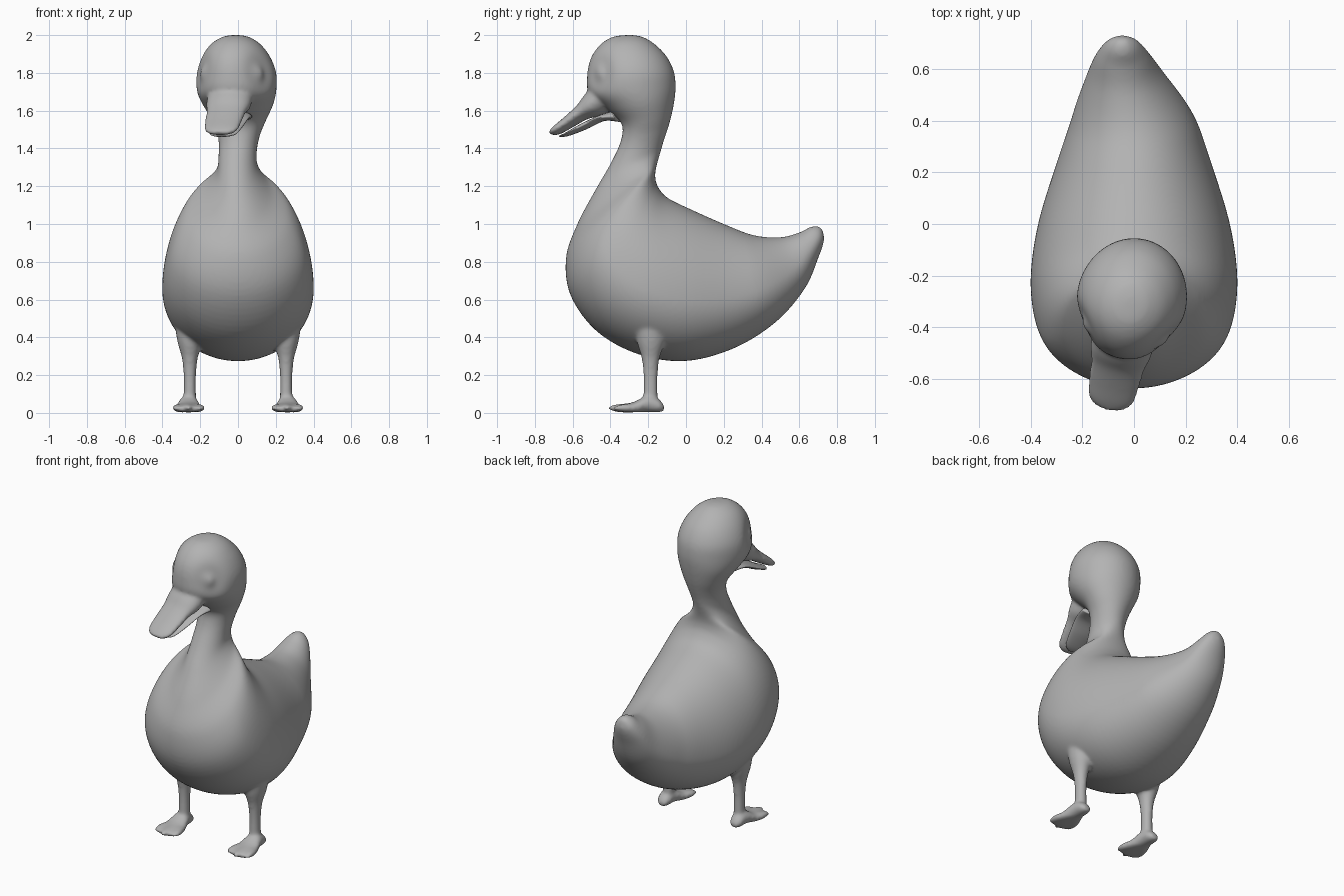
import bpy, bmesh, math
from mathutils import Vector, Matrix

cube = bpy.data.objects.get("Cube")
if cube:
    bpy.data.objects.remove(cube, do_unlink=True)

grey = bpy.data.materials.new("plain_grey")
grey.use_nodes = True
colour = (0.45, 0.45, 0.45, 1)
grey.diffuse_color = colour
grey.node_tree.nodes["Principled BSDF"].inputs["Base Color"].default_value = colour

HEAD_TURN = math.radians(-12)
NECK_AXIS = -0.25


def ramp(value, low, high):
    t = min(max((value - low) / (high - low), 0), 1)
    return t * t * (3 - 2 * t)


def spline(rows, steps):
    """Catmull-Rom interpolation of whole rows."""
    out = []
    last = len(rows) - 1
    for i in range(last):
        a, b = rows[max(i - 1, 0)], rows[i]
        c, d = rows[i + 1], rows[min(i + 2, last)]
        for s in range(steps):
            t = s / steps
            out.append([q + 0.5 * t * (r - p + t * (2 * p - 5 * q + 4 * r - u + t * (3 * (q - r) + u - p)))
                        for p, q, r, u in zip(a, b, c, d)])
    out.append(rows[-1])
    return out


def make_object(name, bm):
    bmesh.ops.recalc_face_normals(bm, faces=bm.faces)
    mesh = bpy.data.meshes.new(name)
    bm.to_mesh(mesh)
    bm.free()
    mesh.materials.append(grey)
    mesh.shade_smooth()
    obj = bpy.data.objects.new(name, mesh)
    bpy.context.collection.objects.link(obj)
    return obj


def eye_dent(co):
    """Shallow socket with a raised eyeball, on each side of the head."""
    side = 1 if co.x > 0 else -1
    r = math.hypot((co.y + 0.43) / 0.9, (co.z - 1.80) / 1.2)
    if abs(co.x) > 0.03:
        co.x -= side * (0.035 * math.exp(-(r / 0.07) ** 2) - 0.03 * math.exp(-(r / 0.035) ** 2))


def loft(name, rows, x_offset=0.0, segments=48, steps=6, eyes=False):
    """Rings between an upper (y, z) and a lower (y, z) outline, with a half width."""
    bm = bmesh.new()
    rings = []
    for dy, dz, vy, vz, w in spline(rows, steps):
        mid_y, mid_z = (dy + vy) / 2, (dz + vz) / 2
        low = 0.5 + 0.1 * ramp(-mid_z, -1.25, -0.9) if eyes else 0.5
        turn = Matrix.Rotation(HEAD_TURN * ramp(mid_z, 1.2, 1.45), 3, 'Z')
        pivot = Vector((0, NECK_AXIS, 0))
        tail_shift = -0.045 * ramp(mid_y, 0.35, 0.68)
        ring = []
        for k in range(segments):
            angle = 2 * math.pi * k / segments
            c = math.cos(angle)
            f = low - c * (low if c > 0 else 1 - low)
            co = Vector((w * math.sin(angle), dy + f * (vy - dy), dz + f * (vz - dz)))
            if eyes:
                eye_dent(co)
            co = turn @ (co - pivot) + pivot
            co.x += x_offset + tail_shift
            ring.append(bm.verts.new(co))
        rings.append(ring)
    for a, b in zip(rings, rings[1:]):
        for k in range(segments):
            n = (k + 1) % segments
            bm.faces.new((a[k], a[n], b[n], b[k]))
    bm.faces.new(rings[0])
    bm.faces.new(rings[-1])
    return make_object(name, bm)


def toe(name, x, angle, length):
    """Flattened toe fanning out from the ankle."""
    bm = bmesh.new()
    bmesh.ops.create_uvsphere(bm, u_segments=24, v_segments=12, radius=1)
    place = (Matrix.Translation((x, -0.19, 0.026)) @ Matrix.Rotation(angle, 4, 'Z')
             @ Matrix.Translation((0, -length / 2, 0))
             @ Matrix.Diagonal((0.036, length / 2, 0.024, 1)))
    bmesh.ops.transform(bm, matrix=place, verts=bm.verts)
    return make_object(name, bm)


# Body, neck and head, swept from tail tip to crown
body = loft("duck_body", [
    (.70, .99, .725, .965, .02),
    (.66, .985, .73, .91, .06),
    (.60, .955, .70, .82, .10),
    (.50, .93, .63, .66, .15),
    (.36, .94, .48, .485, .23),
    (.20, 1.0, .26, .345, .30),
    (.02, 1.08, 0, .275, .37),
    (-.10, 1.14, -.25, .31, .40),
    (-.15, 1.20, -.47, .43, .39),
    (-.163, 1.25, -.61, .62, .35),
    (-.16, 1.29, -.635, .82, .28),
    (-.15, 1.33, -.575, 1.0, .17),
    (-.135, 1.38, -.48, 1.18, .11),
    (-.12, 1.43, -.40, 1.32, .10),
    (-.10, 1.49, -.345, 1.44, .11),
    (-.08, 1.56, -.34, 1.53, .14),
    (-.062, 1.65, -.42, 1.61, .185),
    (-.055, 1.73, -.515, 1.69, .21),
    (-.065, 1.81, -.525, 1.79, .21),
    (-.105, 1.89, -.505, 1.88, .18),
    (-.17, 1.955, -.455, 1.95, .13),
    (-.23, 1.99, -.39, 1.99, .07),
    (-.28, 2.0, -.32, 2.0, .02)], segments=96, eyes=True)

# Upper bill, blended into the face
parts = [loft("upper_bill", [
    (-.45, 1.78, -.40, 1.60, .12),
    (-.535, 1.69, -.45, 1.575, .12),
    (-.58, 1.63, -.53, 1.555, .105),
    (-.645, 1.57, -.605, 1.515, .10),
    (-.705, 1.52, -.68, 1.475, .088),
    (-.735, 1.49, -.72, 1.47, .045)])]

# Legs, heels with webs, and toes
for side, label in ((1, "left"), (-1, "right")):
    x = side * 0.262
    parts.append(loft(label + "_leg", [
        (-.15, .03, -.23, .03, .035),
        (-.15, .10, -.225, .10, .033),
        (-.15, .20, -.225, .20, .033),
        (-.14, .29, -.235, .29, .042),
        (-.11, .38, -.26, .38, .066),
        (-.10, .48, -.27, .48, .078),
        (-.12, .58, -.25, .58, .06)], side * 0.255))
    parts.append(loft(label + "_web", [
        (-.115, .035, -.115, .012, .02),
        (-.14, .07, -.14, .003, .04),
        (-.20, .095, -.20, .003, .05),
        (-.27, .06, -.27, .003, .07),
        (-.34, .045, -.34, .003, .085),
        (-.38, .035, -.38, .008, .075)], x))
    for place, angle, length in (("inner", -0.38, .20), ("middle", 0, .225), ("outer", 0.38, .20)):
        parts.append(toe(f"{label}_{place}_toe", x, side * angle, length))

# Fuse the parts into one soft skin
bpy.ops.object.select_all(action='DESELECT')
for obj in parts + [body]:
    obj.select_set(True)
bpy.context.view_layer.objects.active = body
bpy.ops.object.join()
fuse = body.modifiers.new("fuse", 'REMESH')
fuse.mode = 'VOXEL'
fuse.voxel_size = 0.01
fuse.use_smooth_shade = True
soften = body.modifiers.new("soften", 'SMOOTH')
soften.factor = 0.5
soften.iterations = 8
for modifier in ("fuse", "soften"):
    bpy.ops.object.modifier_apply(modifier=modifier)
body.data.shade_smooth()

# Lower bill, kept apart so that the mouth line stays crisp
loft("lower_bill", [
    (-.38, 1.60, -.35, 1.54, .10),
    (-.46, 1.575, -.44, 1.545, .10),
    (-.56, 1.53, -.54, 1.50, .088),
    (-.64, 1.485, -.63, 1.467, .07),
    (-.68, 1.468, -.67, 1.46, .03)])
